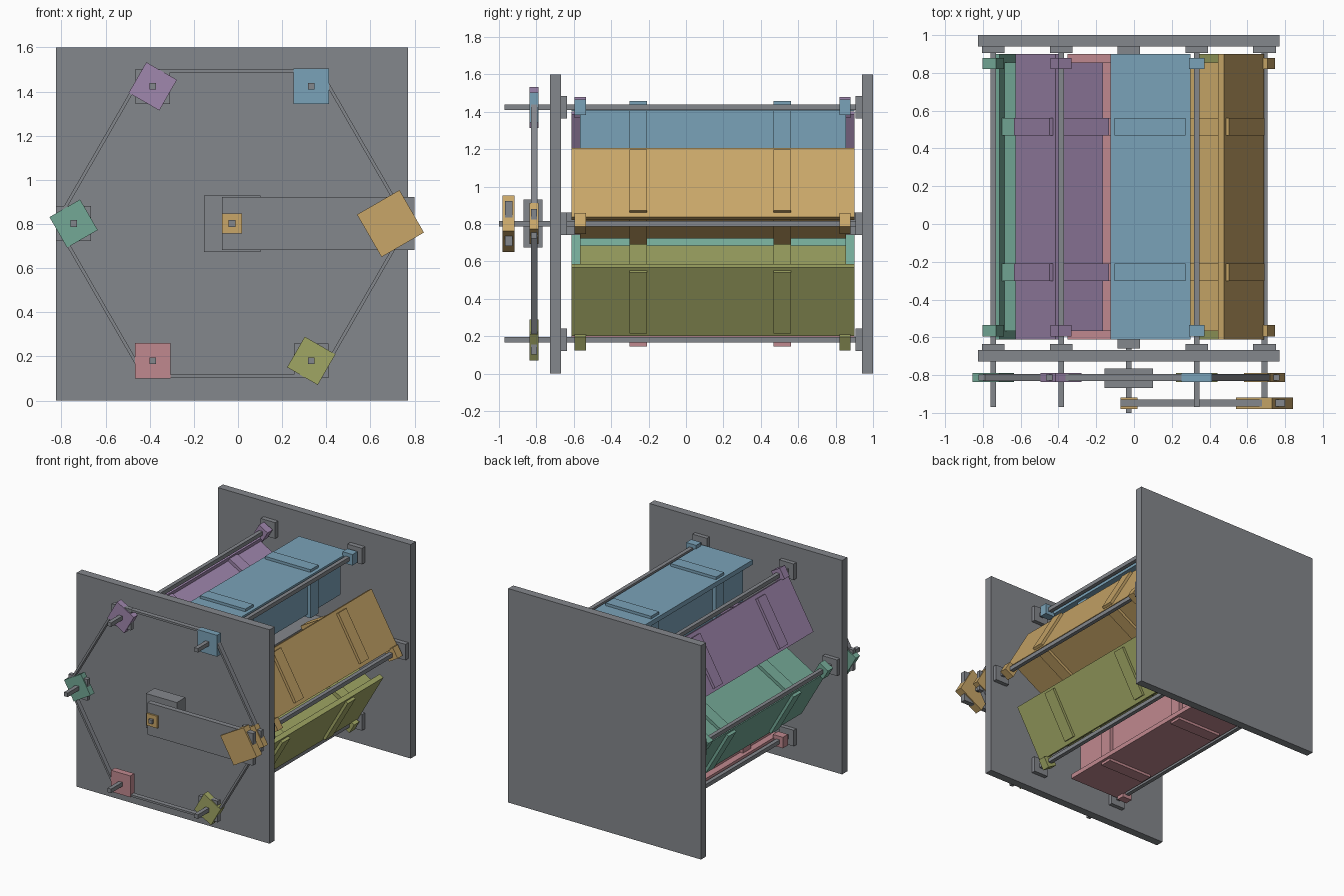
import bpy, math
from mathutils import Matrix, Vector

if "Cube" in bpy.data.objects:
    bpy.data.objects.remove(bpy.data.objects["Cube"])

CX, CZ, R = -0.027, 0.802, 0.718      # wheel centre and axle circle radius


def material(name, rgb):
    m = bpy.data.materials.new(name)
    lin = [((c / 255 + 0.055) / 1.055) ** 2.4 for c in rgb]
    m.diffuse_color = (*lin, 1)
    m.use_nodes = True
    m.node_tree.nodes["Principled BSDF"].inputs["Base Color"].default_value = m.diffuse_color
    return m


GREY = material("steel grey", (132, 135, 140))
COLOURS = [
    ("blue", (122, 162, 184)), ("gold", (200, 166, 104)),
    ("olive", (160, 166, 100)), ("pink", (192, 137, 143)),
    ("green", (115, 168, 150)), ("purple", (160, 135, 174)),
]
MATS = {n: material(n, c) for n, c in COLOURS}


def box(name, x, y, z, mat, pivot=(0, 0), turn=0):
    """Box from (min, max) ranges, turned about the y axis through a pivot."""
    verts = [(a, b, c) for a in x for b in y for c in z]
    faces = [(0, 1, 3, 2), (4, 6, 7, 5), (0, 4, 5, 1),
             (2, 3, 7, 6), (0, 2, 6, 4), (1, 5, 7, 3)]
    rot = Matrix.Rotation(math.radians(turn), 4, 'Y')
    off = Vector((pivot[0], 0, pivot[1]))
    me = bpy.data.meshes.new(name)
    me.from_pydata([rot @ Vector(v) + off for v in verts], [], faces)
    me.materials.append(mat)
    ob = bpy.data.objects.new(name, me)
    bpy.context.collection.objects.link(ob)
    return ob


def square(name, size, y, mat, pivot, turn=0):
    h = size / 2
    return box(name, (-h, h), y, (-h, h), mat, pivot, turn)


# end plates
box("front_plate", (-0.825, 0.771), (-0.728, -0.667), (0, 1.6), GREY)
box("back_plate", (-0.825, 0.771), (0.94, 1.0), (0, 1.6), GREY)

# six crates, each hinged on its own axle
for k, (colour, _) in enumerate(COLOURS):
    mat, turn = MATS[colour], 60 * k
    a = math.radians(60 - turn)
    p = (CX + R * math.cos(a), CZ + R * math.sin(a))

    square(colour + "_axle", 0.03, (-0.97, 0.94), GREY, p)
    square(colour + "_front_bearing", 0.12, (-0.667, -0.636), GREY, p)
    square(colour + "_back_bearing", 0.12, (0.905, 0.94), GREY, p)
    square(colour + "_front_collar", 0.082, (-0.595, -0.535), mat, p, turn)
    square(colour + "_back_collar", 0.082, (0.82, 0.88), mat, p, turn)

    # lid, inset body and two straps
    box(colour + "_lid", (-0.457, -0.033), (-0.612, 0.9), (-0.02, 0.015), mat, p, turn)
    box(colour + "_body", (-0.407, -0.083), (-0.567, 0.855), (-0.305, -0.02), mat, p, turn)
    for i, y in enumerate(((-0.302, -0.208), (0.468, 0.562))):
        box(f"{colour}_strap_{i + 1}", (-0.436, -0.06), y, (-0.328, 0.035), mat, p, turn)

    # drive wheel: grey square with a coloured turned square
    square(colour + "_drive_block", 0.158, (-0.828, -0.796), GREY, p)
    square(colour + "_drive_wheel", 0.16, (-0.836, -0.788), mat, p, turn)

    # belt run to the next wheel
    box(colour + "_belt", (-0.35, 0.35), (-0.83, -0.794), (0.684, 0.699), GREY, (CX, CZ), turn)

# central shaft, drum and hub
C = (CX, CZ)
square("centre_shaft", 0.03, (-1.0, 0.94), GREY, C)
square("centre_drum", 0.12, (-0.66, 0.94), GREY, C)
square("centre_hub", 0.256, (-0.868, -0.766), GREY, C)

# crank arm with its two gold ends
box("crank_arm", (-0.072, 0.8), (-0.967, -0.928), (0.682, 0.922), GREY)
square("crank_collar", 0.09, (-0.98, -0.918), MATS["gold"], C)
square("crank_block", 0.222, (-0.98, -0.918), MATS["gold"], (CX + R, CZ), 60)
